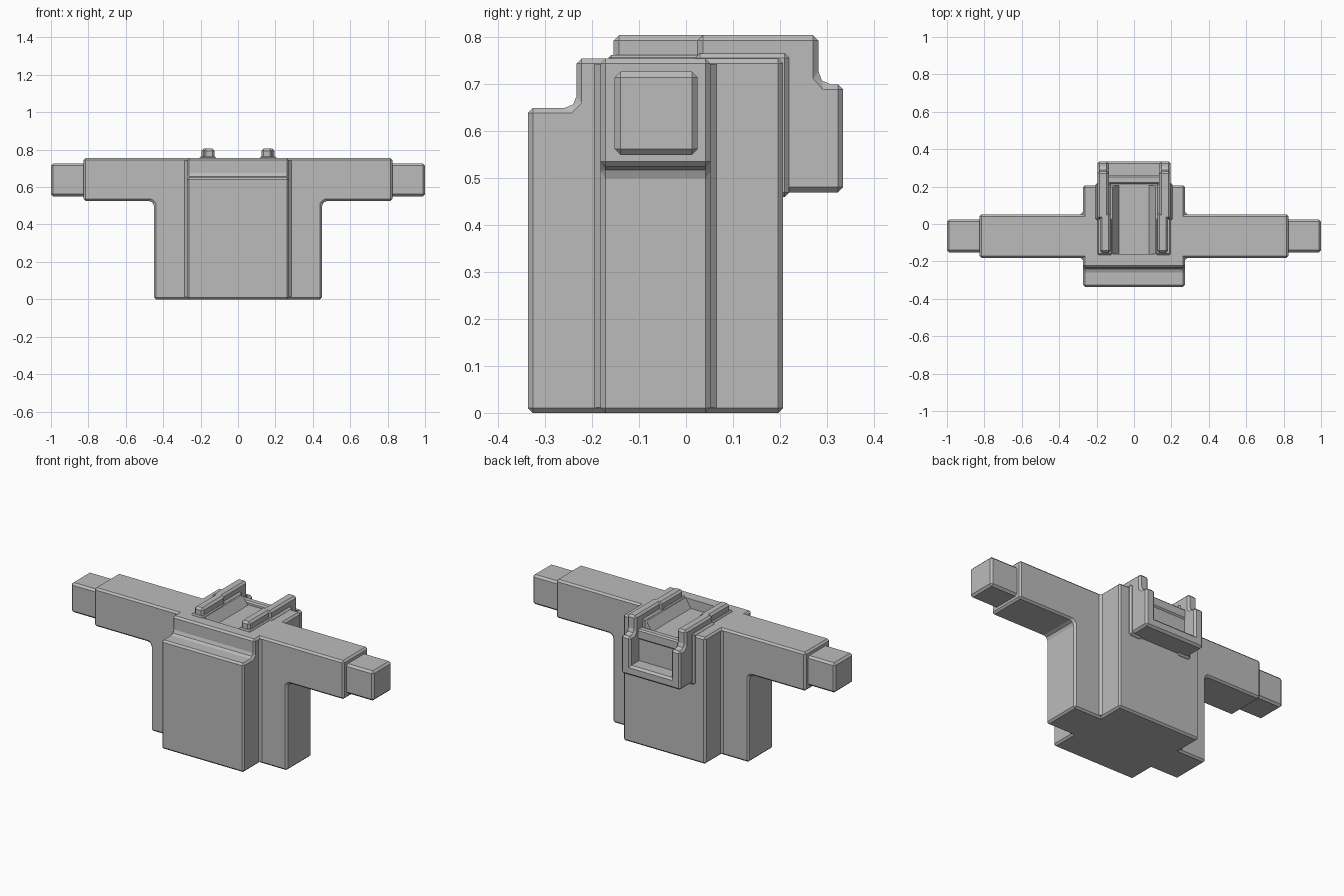
import bpy, bmesh
from mathutils import Vector

if "Cube" in bpy.data.objects:
    bpy.data.objects.remove(bpy.data.objects["Cube"])

grey = bpy.data.materials.new("matte_grey")
grey.diffuse_color = (0.5, 0.5, 0.5, 1)
grey.use_nodes = True
grey.node_tree.nodes["Principled BSDF"].inputs["Base Color"].default_value = grey.diffuse_color


def prism(name, pts, axis, lo, hi, bevel=0.0):
    """Extrude a 2D outline along an axis; the outline lies in the other two axes."""
    def place(p, d):
        a, b = p
        return {'x': (d, a, b), 'y': (a, d, b), 'z': (a, b, d)}[axis]
    bm = bmesh.new()
    bottom = bm.faces.new([bm.verts.new(place(p, lo)) for p in pts])
    ext = bmesh.ops.extrude_face_region(bm, geom=[bottom])
    verts = [g for g in ext['geom'] if isinstance(g, bmesh.types.BMVert)]
    bmesh.ops.translate(bm, verts=verts,
                        vec=Vector(place((0, 0), hi - lo)))
    bmesh.ops.recalc_face_normals(bm, faces=bm.faces)
    if bevel:
        bmesh.ops.bevel(bm, geom=bm.edges[:], offset=bevel, segments=1,
                        affect='EDGES', clamp_overlap=True)
    mesh = bpy.data.meshes.new(name)
    bm.to_mesh(mesh)
    bm.free()
    mesh.materials.append(grey)
    ob = bpy.data.objects.new(name, mesh)
    bpy.context.collection.objects.link(ob)
    return ob


def box(name, x, y, z, bevel=0.0):
    return prism(name, [(x[0], y[0]), (x[1], y[0]), (x[1], y[1]), (x[0], y[1])],
                 'z', z[0], z[1], bevel)


def span(s, a, b):
    return tuple(sorted((s * a, s * b)))


TOP = 0.755
# Central body with the stepped front
core = prism("body_core", [(-0.337, 0), (0.207, 0), (0.207, TOP), (-0.233, TOP),
                           (-0.233, 0.665), (-0.248, 0.65), (-0.337, 0.65)],
             'x', -0.272, 0.272, 0.013)

# T-shaped body sides and arms
half = [(0.45, 0), (0.45, 0.51), (0.465, 0.525), (0.825, 0.525), (0.825, TOP)]
arms = prism("arms_and_sides", half + [(-x, z) for x, z in reversed(half)],
             'y', -0.182, 0.052, 0.013)

# Sloped trough cut into the top
cutter = prism("trough_cutter", [(-0.08, 0.70), (0.08, 0.70), (0.125, 0.77), (-0.125, 0.77)],
               'y', -0.16, 0.30)
cutter.hide_render = True
cutter.hide_viewport = True
for ob in (core, arms):
    mod = ob.modifiers.new("trough", 'BOOLEAN')
    mod.operation = 'DIFFERENCE'
    mod.solver = 'EXACT'
    mod.object = cutter

# Rear bracket: recessed panel, bottom bar, lip behind the trough
box("bracket_panel", (-0.16, 0.16), (0.19, 0.25), (0.48, 0.70), 0.008)
box("bracket_bottom_bar", (-0.195, 0.195), (0.19, 0.335), (0.47, 0.53), 0.012)
box("trough_lip", (-0.15, 0.15), (0.215, 0.258), (0.66, 0.72), 0.008)

for s, side in ((1, "right"), (-1, "left")):
    # Stub at the end of each arm
    box(side + "_hand", span(s, 0.78, 1.0), (-0.152, 0.025), (0.55, 0.727), 0.012)
    # Angled fillets where arms meet the core
    for y, d, where in ((0.052, 1, "rear"), (-0.182, -1, "front")):
        prism(f"{side}_{where}_fillet",
              [(s * 0.265, y - d * 0.005), (s * 0.29, y - d * 0.005),
               (s * 0.285, y), (s * 0.272, y + d * 0.013), (s * 0.265, y + d * 0.013)],
              'z', 0.012, TOP - 0.012)
    # Bracket post continuing into the rear rail
    prism(side + "_bracket_post",
          [(0.18, 0.47), (0.335, 0.47), (0.335, 0.70), (0.297, 0.70), (0.282, 0.717),
           (0.282, 0.805), (0.025, 0.805), (0.025, 0.735), (0.18, 0.735)],
          'x', *span(s, 0.135, 0.195), 0.012)
    # Front rail on the top and the low skirts around the rails
    box(side + "_front_rail", span(s, 0.125, 0.183), (-0.155, 0.06), (0.73, 0.805), 0.012)
    box(side + "_rail_skirt", span(s, 0.118, 0.195), (-0.165, 0.03), (0.74, 0.763), 0.006)
    box(side + "_rear_skirt", span(s, 0.125, 0.207), (0.02, 0.22), (0.46, 0.766), 0.01)
